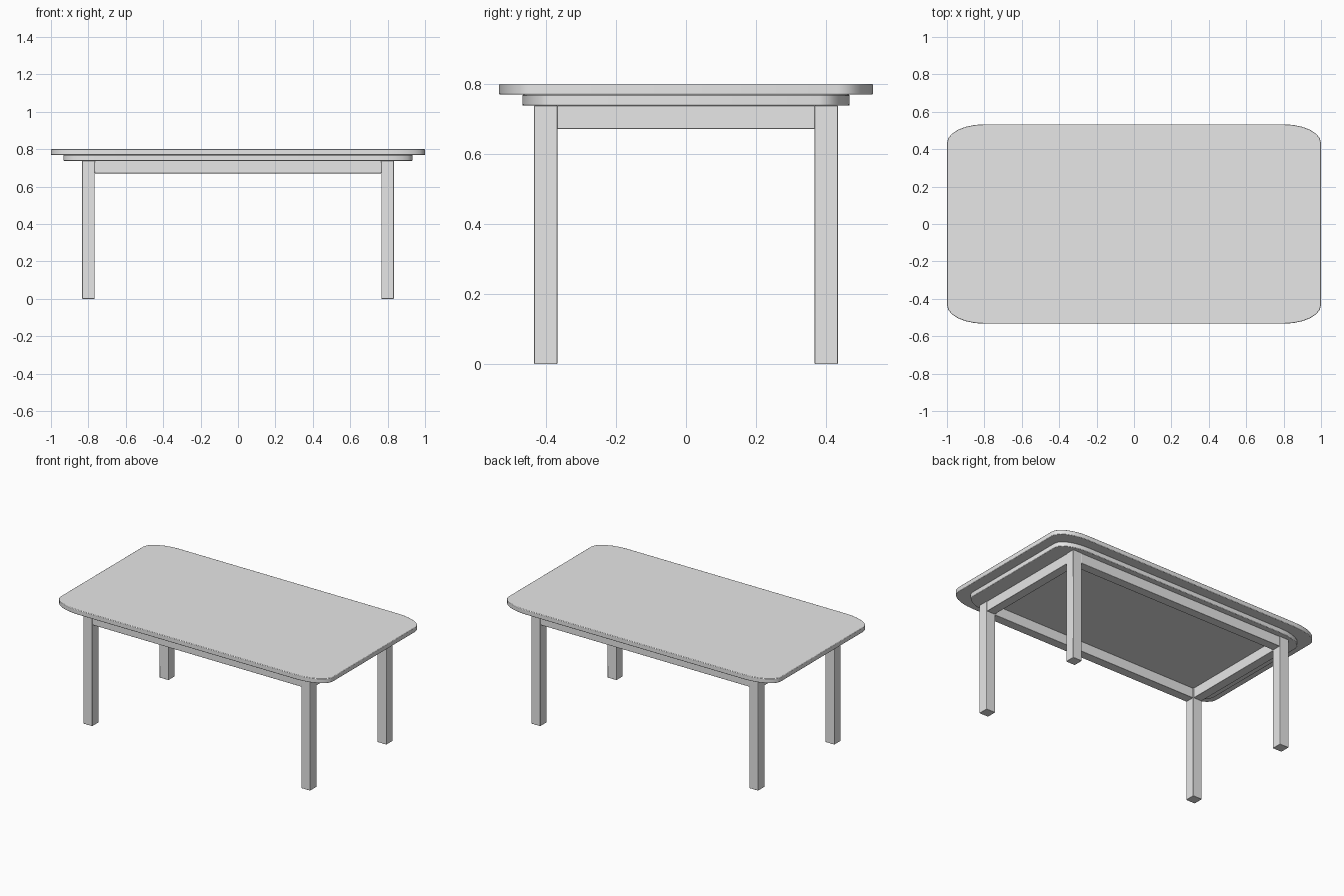
import bpy, bmesh
from math import sin, cos, pi

cube = bpy.data.objects.get("Cube")
if cube:
    bpy.data.objects.remove(cube, do_unlink=True)

grey = bpy.data.materials.new("plain_grey")
grey.use_nodes = True
grey.diffuse_color = (0.8, 0.8, 0.8, 1)
grey.node_tree.nodes["Principled BSDF"].inputs["Base Color"].default_value = (0.8, 0.8, 0.8, 1)


def finish(name, bm, bevel):
    """Turn a bmesh into a softly edged, smooth shaded object."""
    bmesh.ops.recalc_face_normals(bm, faces=bm.faces)
    mesh = bpy.data.meshes.new(name)
    bm.to_mesh(mesh)
    bm.free()
    mesh.materials.append(grey)
    obj = bpy.data.objects.new(name, mesh)
    bpy.context.collection.objects.link(obj)
    mod = obj.modifiers.new("soft_edges", 'BEVEL')
    mod.width = bevel
    mod.segments = 2
    mod.limit_method = 'ANGLE'
    bpy.ops.object.select_all(action='DESELECT')
    obj.select_set(True)
    bpy.context.view_layer.objects.active = obj
    bpy.ops.object.shade_smooth_by_angle(angle=pi / 6)


def board(name, hx, hy, rx, ry, z0, z1, steps=6):
    """Rectangular slab with elliptical corners."""
    bm = bmesh.new()
    ring = []
    for quarter, (sx, sy) in enumerate([(1, 1), (-1, 1), (-1, -1), (1, -1)]):
        for i in range(steps + 1):
            a = (quarter + i / steps) * pi / 2
            ring.append(bm.verts.new((sx * (hx - rx) + rx * cos(a),
                                      sy * (hy - ry) + ry * sin(a), z0)))
    face = bm.faces.new(ring)
    ext = bmesh.ops.extrude_face_region(bm, geom=[face], use_keep_orig=True)
    top = [v for v in ext["geom"] if isinstance(v, bmesh.types.BMVert)]
    bmesh.ops.translate(bm, verts=top, vec=(0, 0, z1 - z0))
    finish(name, bm, 0.003)


def block(name, x0, x1, y0, y1, z0, z1):
    """Straight timber between two opposite corners."""
    bm = bmesh.new()
    bmesh.ops.create_cube(bm, size=1)
    bmesh.ops.scale(bm, verts=bm.verts, vec=(x1 - x0, y1 - y0, z1 - z0))
    bmesh.ops.translate(bm, verts=bm.verts,
                        vec=((x0 + x1) / 2, (y0 + y1) / 2, (z0 + z1) / 2))
    finish(name, bm, 0.002)


# Table top and the smaller board beneath it
under = 0.738
board("table_top", 1.0, 0.533, 0.2, 0.1, 0.769, 0.8)
board("under_board", 0.933, 0.467, 0.187, 0.088, under, 0.769)

# Legs
leg_x, leg_y, half = 0.8, 0.4, 0.033
for side, sx in (("left", 1), ("right", -1)):
    for end, sy in (("front", -1), ("back", 1)):
        x, y = sx * leg_x, sy * leg_y
        block(f"{end}_{side}_leg", x - half, x + half, y - half, y + half, 0, under)

# Aprons between the legs
inner_x, inner_y, thick, low = leg_x - half, leg_y - half, 0.03, 0.671
for end, s in (("front", -1), ("back", 1)):
    block(f"{end}_apron", -inner_x, inner_x, s * leg_y - thick, s * leg_y + thick, low, under)
for side, s in (("left", 1), ("right", -1)):
    block(f"{side}_apron", s * leg_x - thick, s * leg_x + thick, -inner_y, inner_y, low, under)
